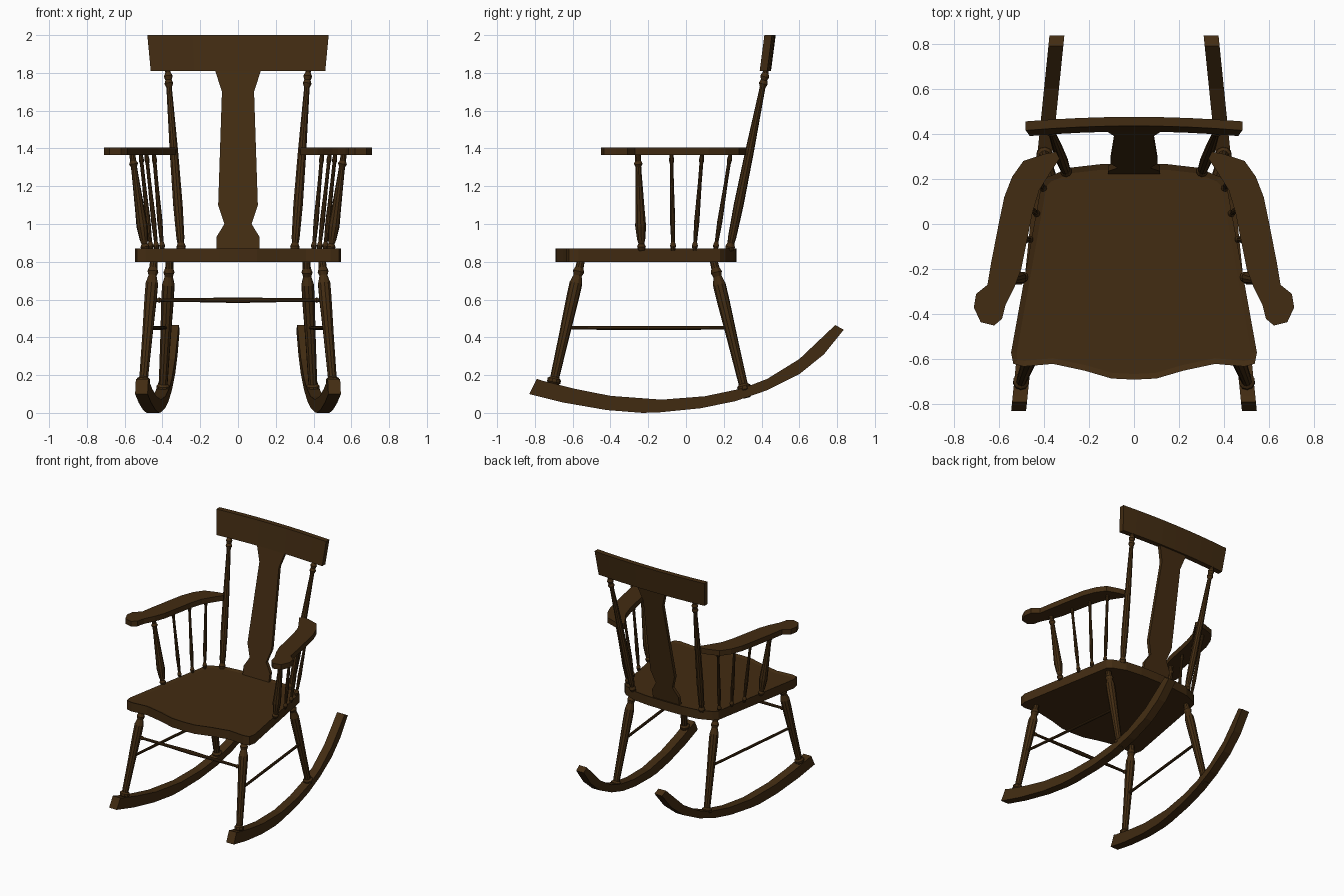
import bpy
import bmesh
from math import cos, sin, tau
from mathutils import Vector

cube = bpy.data.objects.get("Cube")
if cube:
    bpy.data.objects.remove(cube, do_unlink=True)

wood = bpy.data.materials.new("dark brown wood")
wood.use_nodes = True
wood.diffuse_color = (0.055, 0.025, 0.006, 1)
wood.node_tree.nodes["Principled BSDF"].inputs["Base Color"].default_value = wood.diffuse_color


def finish(name, bm, mirror=False):
    bmesh.ops.recalc_face_normals(bm, faces=bm.faces)
    mesh = bpy.data.meshes.new(name)
    bm.to_mesh(mesh)
    bm.free()
    mesh.materials.append(wood)
    ob = bpy.data.objects.new(name, mesh)
    bpy.context.collection.objects.link(ob)
    if mirror:
        ob.modifiers.new("Mirror", 'MIRROR').use_mirror_merge = False
    return ob


def slab(name, outline, low, high, mirror=False):
    """Extrude an outline; low and high map a 2D point to each side."""
    bm = bmesh.new()
    a = [bm.verts.new(low(*p)) for p in outline]
    b = [bm.verts.new(high(*p)) for p in outline]
    bm.faces.new(a)
    top = bm.faces.new(b)
    for i in range(len(a)):
        j = (i + 1) % len(a)
        bm.faces.new((a[i], a[j], b[j], b[i]))
    return bm, top


def turned(name, start, end, profile, mirror=True, sides=10):
    """Lathe a profile of (fraction, radius) along a line."""
    start, end = Vector(start), Vector(end)
    axis = end - start
    turn = axis.to_track_quat('Z', 'Y')
    bm = bmesh.new()
    rings = []
    for t, r in profile:
        rings.append([bm.verts.new(start + axis * t + turn @ Vector(
            (r * cos(tau * k / sides), r * sin(tau * k / sides), 0))) for k in range(sides)])
    for a, b in zip(rings, rings[1:]):
        for k in range(sides):
            n = (k + 1) % sides
            bm.faces.new((a[k], a[n], b[n], b[k]))
    bm.faces.new(rings[0])
    bm.faces.new(rings[-1])
    finish(name, bm, mirror)


def both_sides(half):
    return half + [(-x, v) for x, v in reversed(half) if x > 0]


# Seat with a shallow dished top
seat_half = [(0, -.69), (.1, -.685), (.22, -.65), (.36, -.62), (.49, -.632), (.535, -.62),
             (.545, -.57), (.41, .18), (.38, .21), (.28, .25), (.15, .265), (0, .267)]
bm, top = slab("seat", both_sides(seat_half), lambda x, y: (x, y, .8), lambda x, y: (x, y, .87))
bmesh.ops.inset_region(bm, faces=[top], thickness=.035)
bmesh.ops.inset_region(bm, faces=[top], thickness=.025, depth=-.008)
finish("seat", bm)

# Rockers, converging toward the back
rocker = [(-.83, .1), (-.79, .18), (-.76, .17), (-.6, .13), (-.4, .09), (-.13, .07), (.1, .088),
          (.3, .13), (.43, .18), (.6, .285), (.79, .465), (.835, .44), (.73, .31), (.6, .205),
          (.43, .12), (.26, .062), (.08, .025), (-.14, .003), (-.23, 0), (-.42, .015), (-.65, .055)]


def rocker_x(y):
    return .427 - .102 * y


bm, top = slab("rocker", rocker, lambda y, z: (rocker_x(y) - .033, y, z),
               lambda y, z: (rocker_x(y) + .033, y, z))
finish("rockers", bm, True)

# Legs
leg = [(0, .022), (.04, .022), (.06, .036), (.085, .036), (.1, .024), (.4, .028), (.72, .034),
       (.82, .034), (.88, .022), (.91, .03), (.94, .022), (1, .02)]
turned("front_legs", (.505, -.71, .12), (.445, -.555, .81), leg)
turned("back_legs", (.4, .32, .08), (.362, .145, .81), leg)

# Stretchers
rail = [(0, .01), (.04, .01), (.05, .016), (.06, .01), (.3, .012), (.5, .016),
        (.7, .012), (.94, .01), (.95, .016), (.96, .01), (1, .01)]
turned("front_stretcher", (-.463, -.603, .597), (.463, -.603, .597), rail, False)
turned("side_stretchers", (.475, -.63, .45), (.383, .235, .45), [(0, .01), (.5, .011), (1, .01)])

# Arms
arm = [(.33, .29), (.345, .32), (.4, .31), (.49, .28), (.54, .21), (.575, .12), (.6, 0), (.635, -.18),
       (.65, -.27), (.7, -.31), (.71, -.37), (.68, -.435), (.62, -.45), (.585, -.42), (.57, -.36),
       (.53, -.28), (.5, -.2), (.47, -.05), (.45, .05), (.42, .15), (.37, .23)]
bm, top = slab("arm", arm, lambda x, y: (x, y, 1.365), lambda x, y: (x, y, 1.406))
finish("arms", bm, True)

# Arm supports: one stout baluster and three thin spindles per side
baluster = [(0, .016), (.04, .024), (.07, .016), (.11, .022), (.25, .03), (.4, .026), (.8, .017),
            (.87, .016), (.9, .024), (.93, .016), (1, .016)]
turned("front_arm_posts", (.49, -.235, .86), (.56, -.255, 1.37), baluster)
spindle = [(0, .01), (.05, .016), (.09, .01), (.3, .014), (.7, .01), (.9, .01), (.94, .014), (1, .009)]
for i, (x, y, top_x, top_y) in enumerate([(.46, -.068, .515, -.077), (.43, .045, .485, .085),
                                         (.4, .155, .445, .235)]):
    turned(f"arm_spindles_{i + 1}", (x, y, .86), (top_x, top_y, 1.37), spindle)

# Back posts
post = [(0, .02), (.02, .026), (.04, .018), (.07, .022), (.25, .026), (.55, .023), (.9, .015),
        (.92, .024), (.94, .017), (.96, .024), (.98, .015), (1, .015)]
turned("back_posts", (.3, .23, .86), (.372, .425, 1.82), post)


# Central back splat, leaning with the posts
def lean(z):
    return .235 + (z - .87) * .2


splat = both_sides([(.115, .865), (.115, .93), (.072, 1.0), (.105, 1.1), (.085, 1.7), (.122, 1.815)])
bm, top = slab("splat", splat, lambda x, z: (x, lean(z) - .013, z), lambda x, z: (x, lean(z) + .013, z))
finish("back_splat", bm)

# Crest rail, gently bowed backward
bm = bmesh.new()
sections = []
for k in range(9):
    u = k / 4 - 1
    bow = .02 * (1 - u * u)
    sections.append([bm.verts.new((u * w, y + bow, z)) for w, y, z in
                     ((.462, .39, 1.81), (.462, .43, 1.81), (.48, .455, 2), (.48, .415, 2))])
for a, b in zip(sections, sections[1:]):
    for k in range(4):
        bm.faces.new((a[k], a[k - 1], b[k - 1], b[k]))
bm.faces.new(sections[0])
bm.faces.new(sections[-1])
finish("crest_rail", bm)
